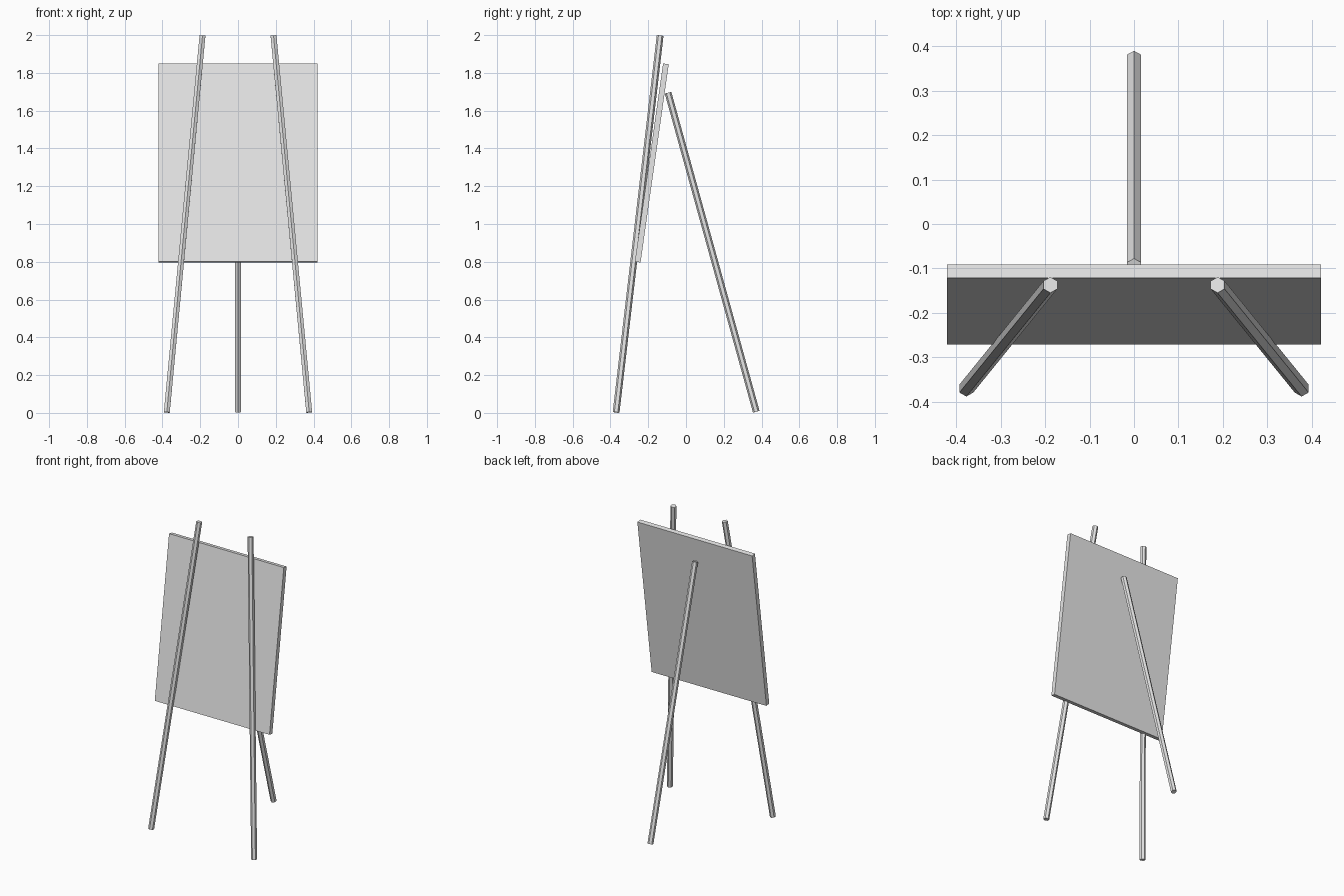
import bpy, math
from mathutils import Vector

cube = bpy.data.objects.get("Cube")
if cube:
    bpy.data.objects.remove(cube, do_unlink=True)

# One plain grey for the whole easel
grey = bpy.data.materials.new("light_grey")
grey.use_nodes = True
grey.diffuse_color = (0.8, 0.8, 0.8, 1)
grey.node_tree.nodes["Principled BSDF"].inputs["Base Color"].default_value = grey.diffuse_color


def finish(name):
    obj = bpy.context.object
    obj.name = name
    obj.data.materials.append(grey)
    return obj


def pole(name, foot, tip, radius=0.018):
    """Six-sided pole between two points, ridges facing front and back."""
    foot, tip = Vector(foot), Vector(tip)
    axis = tip - foot
    turn = Vector((0, 0, 1)).rotation_difference(axis)
    bpy.ops.mesh.primitive_cylinder_add(
        vertices=6, radius=radius, depth=axis.length,
        location=(foot + tip) / 2, rotation=turn.to_euler())
    return finish(name)


# Front legs, leaning inward and back
for side, label in ((1, "left"), (-1, "right")):
    pole("front_leg_" + label, (side * 0.377, -0.37, 0.003), (side * 0.188, -0.137, 1.997))

# Rear prop leg
pole("rear_leg", (0, 0.372, 0.006), (0, -0.095, 1.695))

# Tilted board resting behind the front legs
bpy.ops.mesh.primitive_cube_add(size=1, location=(0, -0.181, 1.323),
                                rotation=(math.radians(-8.1), 0, 0))
board = finish("board")
board.scale = (0.84, 0.03, 1.06)
